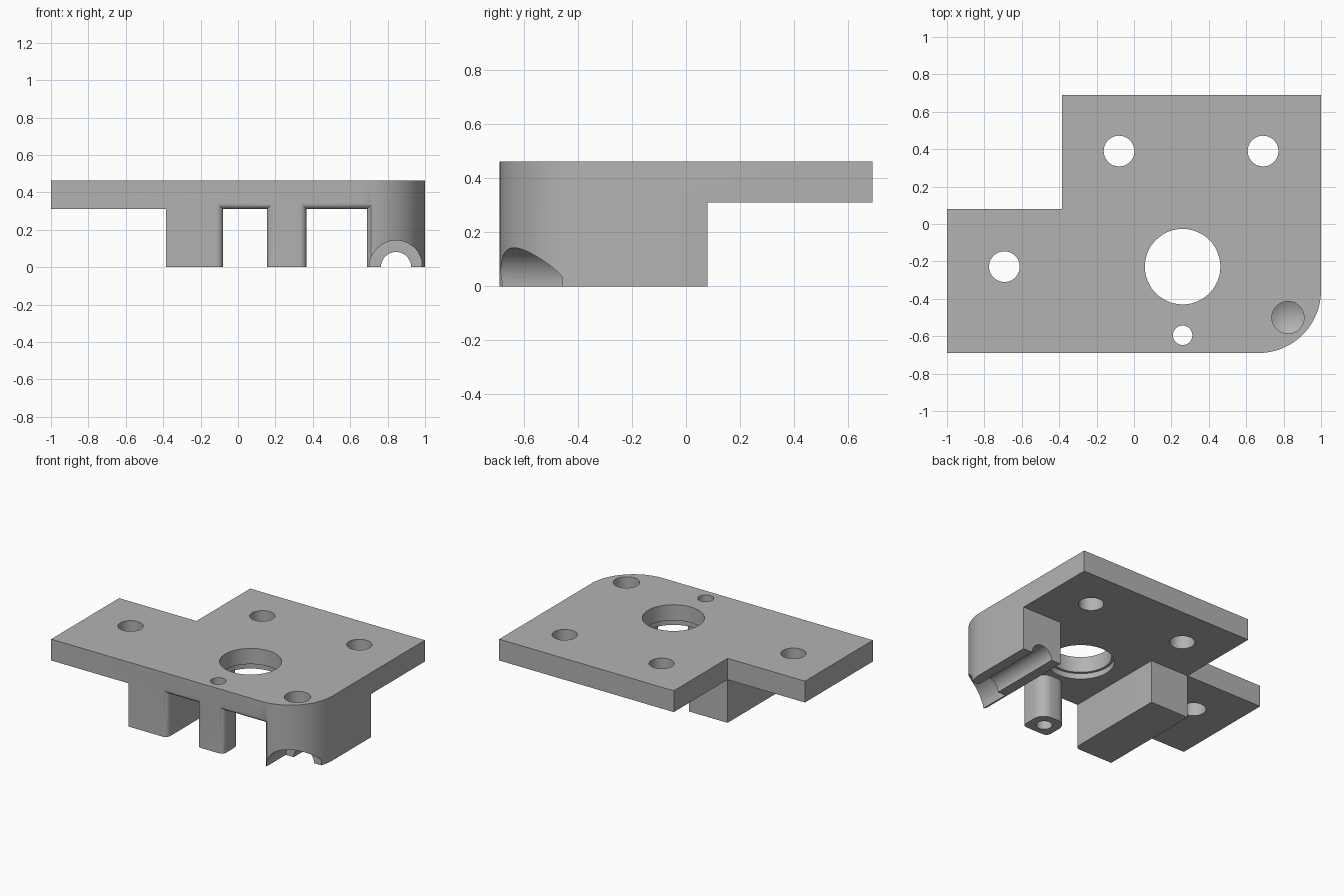
import bpy, bmesh
from math import sin, cos, pi, sqrt, radians
from mathutils import Matrix

if "Cube" in bpy.data.objects:
    bpy.data.objects.remove(bpy.data.objects["Cube"])

TOP, UNDER = 0.463, 0.31          # plate top and underside
FRONT, BACK, STEP = -0.69, 0.69, 0.08
ROUND = 0.036                     # rounding of the front window edges

grey = bpy.data.materials.new("machined grey")
grey.use_nodes = True
grey.diffuse_color = (0.45, 0.45, 0.45, 1)
grey.node_tree.nodes["Principled BSDF"].inputs["Base Color"].default_value = (0.45, 0.45, 0.45, 1)


def finish(name, bm):
    bmesh.ops.recalc_face_normals(bm, faces=bm.faces)
    mesh = bpy.data.meshes.new(name)
    bm.to_mesh(mesh)
    bm.free()
    mesh.materials.append(grey)
    obj = bpy.data.objects.new(name, mesh)
    bpy.context.collection.objects.link(obj)
    return obj


def arc(cx, cy, r, a0, a1, n=16):
    angles = [radians(a0 + (a1 - a0) * i / n) for i in range(n + 1)]
    return [(cx + r * cos(a), cy + r * sin(a)) for a in angles]


def loft(name, rings):
    """Skin a closed solid through rings of equal point count."""
    bm = bmesh.new()
    loops = [[bm.verts.new(p) for p in ring] for ring in rings]
    n = len(loops[0])
    for a, b in zip(loops, loops[1:]):
        for i in range(n):
            j = (i + 1) % n
            bm.faces.new((a[i], a[j], b[j], b[i]))
    bm.faces.new(loops[0])
    bm.faces.new(loops[-1])
    return finish(name, bm)


def prism(name, outline, z0, z1):
    return loft(name, [[(x, y, z) for x, y in outline] for z in (z0, z1)])


def drill(x, y, r, z0, z1):
    return prism("drill", arc(x, y, r, 0, 352.5, 47), z0, z1)


def bore(x, r, y0, y1):
    ring = arc(x, 0, r, 0, 352.5, 47)
    return loft("bore", [[(px, y, pz) for px, pz in ring] for y in (y0, y1)])


def blind_drill(x, y, r, shoulder, tip):
    """Drill with a conical point."""
    bm = bmesh.new()
    for r2, za, zb in ((r, shoulder, 0.6), ):
        bmesh.ops.create_cone(bm, cap_ends=True, segments=48, radius1=r, radius2=r2,
                              depth=zb - za, matrix=Matrix.Translation((x, y, (za + zb) / 2)))
    low = [f for f in bm.faces if f.normal.z < -0.9 or
           all(abs(v.co.z - shoulder) < 1e-4 for v in f.verts)]
    poked = bmesh.ops.poke(bm, faces=low)
    for v in poked["verts"]:
        v.co.z = tip
    return finish("blind_drill", bm)


def flare(x0, x1):
    """Rounds the front edges of a window, mitred at its upper corners."""
    steps = [(FRONT - 0.05, ROUND)]
    for i in range(9):
        t = ROUND * (1 - cos(pi / 2 * i / 8))
        steps.append((FRONT + t, ROUND - sqrt(max(0, ROUND**2 - (ROUND - t)**2))))
    steps.append((FRONT + ROUND + 0.01, -0.005))
    return loft("flare", [[(x0 - o, y, -0.1), (x1 + o, y, -0.1),
                           (x1 + o, y, UNDER + o), (x0 - o, y, UNDER + o)] for y, o in steps])


def cut(body, cutter):
    cutter.hide_render = True
    mod = body.modifiers.new("cut", "BOOLEAN")
    mod.operation, mod.solver, mod.object = "DIFFERENCE", "EXACT", cutter
    bpy.context.view_layer.objects.active = body
    bpy.ops.object.modifier_apply(modifier=mod.name)
    bpy.data.objects.remove(cutter)


# Full height body with one large rounded corner
outline = [(-1, FRONT)] + arc(0.665, -0.355, 0.335, -90, 0, 24)
outline += [(1, BACK), (-0.386, BACK), (-0.386, STEP), (-1, STEP)]
body = prism("mounting_bracket", outline, 0, TOP)

# Clear the space below the plate, leaving two side blocks and a post
post_back = arc(0.235, -0.57, 0.08, 180, 90, 8) + arc(0.285, -0.57, 0.08, 90, 0, 8)
clearance = [(-1.2, -0.8), (-0.386, -0.8), (-0.386, STEP), (-0.08, STEP), (-0.08, -0.8), (0.155, -0.8)]
clearance += post_back
clearance += [(0.365, -0.8), (0.69, -0.8), (0.69, STEP), (1.2, STEP), (1.2, 0.9), (-1.2, 0.9)]
# Window strips lie in front of the post, so the outline runs around each block
cut(body, prism("clearance", clearance[:3] + [(-0.386, STEP), (-0.08, STEP)][1:] + clearance[4:], -0.1, UNDER))

# Rounded window edges
cut(body, flare(-0.08, 0.155))
cut(body, flare(0.365, 0.69))

# Vertical holes: three mounting holes, the post hole and the main hole with its recess
for x, y, r in ((-0.08, 0.39, 0.082), (0.69, 0.39, 0.082), (-0.693, -0.228, 0.082),
                (0.26, -0.595, 0.052), (0.26, -0.228, 0.202)):
    cut(body, drill(x, y, r, -0.1, 0.6))
cut(body, drill(0.26, -0.228, 0.22, 0.2, UNDER + 0.04))
cut(body, blind_drill(0.823, -0.5, 0.086, 0.22, 0.17))

# Half round channel along the right hand block, wider at the front
cut(body, bore(0.845, 0.081, -0.9, 0.2))
cut(body, bore(0.845, 0.143, -0.9, -0.46))

bpy.ops.object.select_all(action="DESELECT")
body.select_set(True)
bpy.context.view_layer.objects.active = body
bpy.ops.object.shade_smooth_by_angle(angle=radians(25))
